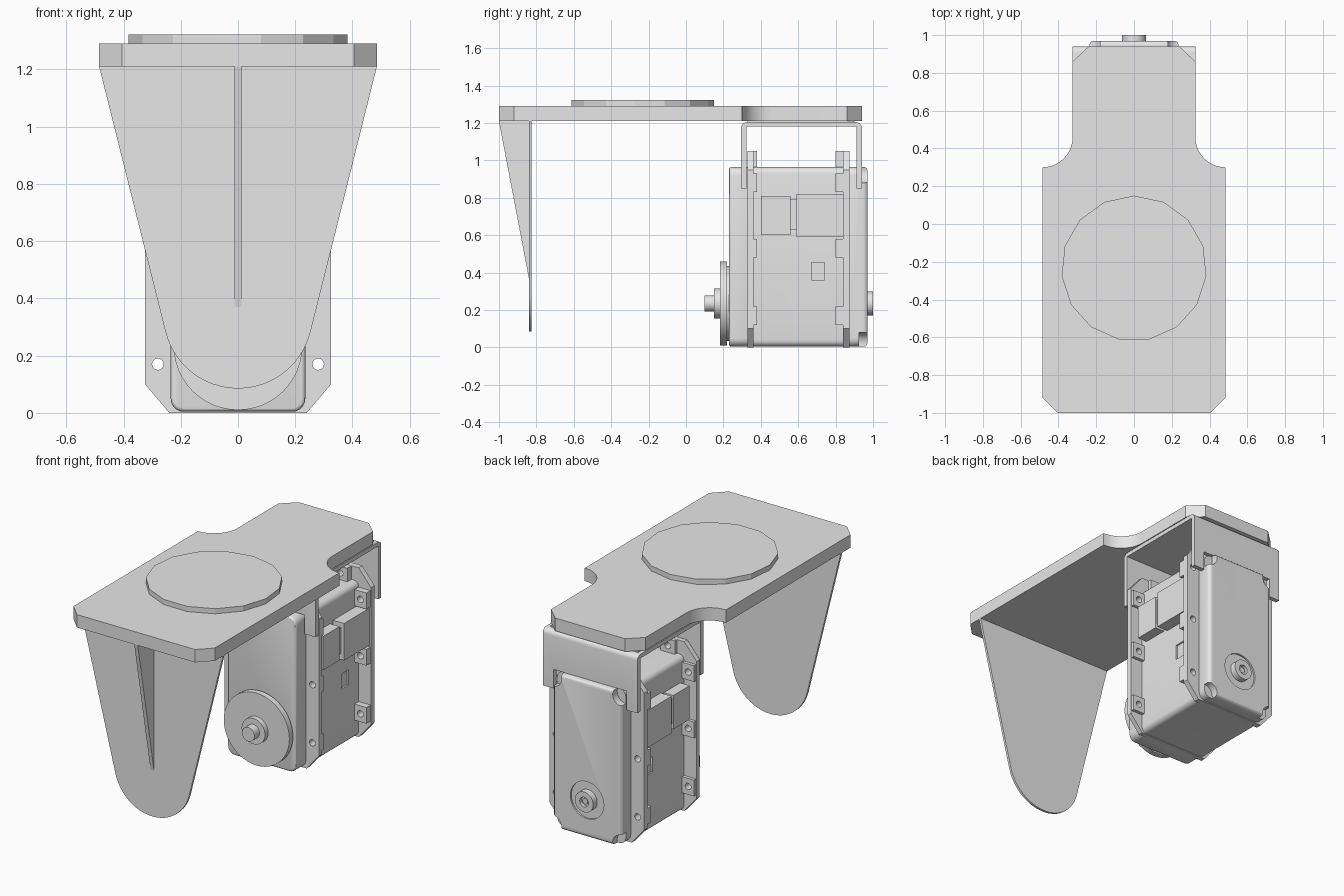
import bpy, bmesh, math
from mathutils import Vector

scene = bpy.context.scene
old = bpy.data.objects.get("Cube")
if old:
    bpy.data.objects.remove(old, do_unlink=True)

GREY = (0.8, 0.8, 0.8, 1)
mat = bpy.data.materials.new("light grey")
mat.use_nodes = True
mat.diffuse_color = GREY
mat.node_tree.nodes["Principled BSDF"].inputs["Base Color"].default_value = GREY

# Maps profile coordinates (u, v) and depth d to space
PLACE = {
    "x": lambda u, v, d: (d, u, v),
    "y": lambda u, v, d: (u, d, v),
    "z": lambda u, v, d: (u, v, d),
}


def add_prism(bm, pts, axis, lo, hi):
    ends = [[bm.verts.new(PLACE[axis](u, v, d)) for u, v in pts] for d in (lo, hi)]
    bm.faces.new(ends[0])
    bm.faces.new(ends[1])
    for i in range(len(pts)):
        j = (i + 1) % len(pts)
        bm.faces.new((ends[0][i], ends[0][j], ends[1][j], ends[1][i]))


def activate(ob):
    bpy.ops.object.select_all(action="DESELECT")
    bpy.context.view_layer.objects.active = ob
    ob.select_set(True)


def build(name, prisms, bevel=0, cuts=None, smooth=True):
    """Object made of one or more prisms, optionally bevelled and cut."""
    bm = bmesh.new()
    for p in prisms:
        add_prism(bm, *p)
    bmesh.ops.recalc_face_normals(bm, faces=bm.faces)
    mesh = bpy.data.meshes.new(name)
    bm.to_mesh(mesh)
    bm.free()
    mesh.materials.append(mat)
    ob = bpy.data.objects.new(name, mesh)
    scene.collection.objects.link(ob)
    activate(ob)
    if bevel:
        mod = ob.modifiers.new("soft edges", "BEVEL")
        mod.width, mod.segments = bevel, 3
        mod.limit_method = "ANGLE"
        mod.angle_limit = math.radians(40)
        bpy.ops.object.modifier_apply(modifier=mod.name)
    if cuts:
        cutter = build(name + "_cutter", cuts, smooth=False)
        cutter.hide_render = True
        activate(ob)
        mod = ob.modifiers.new("cut", "BOOLEAN")
        mod.operation, mod.object, mod.solver = "DIFFERENCE", cutter, "EXACT"
        bpy.ops.object.modifier_apply(modifier=mod.name)
        bpy.data.objects.remove(cutter, do_unlink=True)
    if smooth:
        activate(ob)
        bpy.ops.object.shade_smooth_by_angle(angle=math.radians(30))
    return ob


def arc(cu, cv, r, a0, a1, n=8):
    steps = [math.radians(a0 + (a1 - a0) * i / n) for i in range(n + 1)]
    return [(cu + r * math.cos(a), cv + r * math.sin(a)) for a in steps]


def circle(cu, cv, r, n=32, start=0):
    return arc(cu, cv, r, start, start + 360, n)[:-1]


def rect(u0, u1, v0, v1):
    return [(u0, v0), (u1, v0), (u1, v1), (u0, v1)]


def rounded(u0, u1, v0, v1, r):
    return (arc(u0 + r, v0 + r, r, 180, 270, 5) + arc(u1 - r, v0 + r, r, 270, 360, 5)
            + arc(u1 - r, v1 - r, r, 0, 90, 5) + arc(u0 + r, v1 - r, r, 90, 180, 5))


def mirrored(half):
    """Closes a right-hand outline with its mirror image."""
    return half + [(-u, v) for u, v in reversed(half) if abs(u) > 1e-6]


# Top plate with narrow rear neck and filleted shoulders
half = [(0.405, -1), (0.485, -0.92), (0.485, 0.30)]
half += arc(0.485, 0.46, 0.16, 270, 180, 10)[1:]
half += [(0.325, 0.86), (0.24, 0.94)]
build("top_plate", [(mirrored(half), "z", 1.21, 1.29)])
build("top_disc", [(circle(0, -0.235, 0.385, 15, 90), "z", 1.29, 1.322)], smooth=False)

# Tapered front leg with round foot, and its stiffening rib
half = arc(0, 0.346, 0.261, -90, -14, 12) + [(0.485, 1.21)]
build("front_leg", [(mirrored(half), "y", -0.84, -0.825)])
build("leg_rib", [([(-1, 1.21), (-0.84, 1.21), (-0.84, 0.37)], "x", -0.012, 0.012)])

# Bent hanger bracket, open in the middle where the motor cases pass
outer = [(0.295, 0.85)] + arc(0.325, 1.175, 0.03, 180, 90, 4)
outer += arc(0.91, 1.175, 0.03, 90, 0, 4) + [(0.94, 0.85)]
inner = [(0.912, 0.85), (0.912, 1.18), (0.323, 1.18), (0.323, 0.85)]
build("hanger_bracket", [(outer + inner, "x", -0.325, 0.325)],
      cuts=[(rect(-0.25, 0.25, 0.8, 0.968), "y", 0.2, 1.1)])
build("bracket_spacer", [(rect(-0.3, 0.3, 0.33, 0.9), "z", 1.2, 1.212)])

# Motor body and its front and rear cases
build("motor_body", [(rounded(-0.24, 0.24, 0.004, 0.965, 0.035), "y", 0.33, 0.86)],
      cuts=[(rect(0.67, 0.74, 0.36, 0.455), "x", s * 0.23, s * 0.3) for s in (-1, 1)])
build("front_case", [(rounded(-0.235, 0.235, 0.004, 0.965, 0.045), "y", 0.23, 0.345)],
      bevel=0.014)
notches = [(circle(s * 0.235, z, 0.06, 20), "y", 0.925, 1.05)
           for s in (-1, 1) for z in (0.02, 0.94)]
rear = build("rear_case", [(rounded(-0.235, 0.235, 0.004, 0.965, 0.045), "y", 0.86, 0.97)],
             bevel=0.02, cuts=notches + [(circle(0, 0.235, 0.115), "y", 0.96, 1.05)])

# Mounting flanges with screw holes
half = [(0.24, 0), (0.325, 0.10), (0.325, 0.95), (0.24, 1.05)]
flange = mirrored(half)
HOLE_Z = (0.17, 0.53, 0.88)
spots = [(s * 0.28, z) for s in (-1, 1) for z in HOLE_Z] + [(s * 0.14, 1.007) for s in (-1, 1)]
holes = [(circle(u, v, 0.02, 16), "y", 0.2, 1.1) for u, v in spots]
build("front_flange", [(flange, "y", 0.33, 0.36)], cuts=holes)
build("rear_flange", [(flange, "y", 0.84, 0.875)], cuts=holes)

# Nut pockets behind the rear flange and low lugs on the front flange
for i, (u, v) in enumerate(spots):
    top = v > 1
    w, h = (0.05, 0.042) if top else (0.041, 0.05)
    hole = [(circle(u, v, 0.02, 16), "y", 0.7, 0.9)]
    build(f"nut_pocket_{i}", [(rect(u - w, u + w, v - h, v + h), "y", 0.80, 0.842)], cuts=hole)
    build(f"front_lug_{i}", [(rect(u - w, u + w, v - h, v + h), "y", 0.358, 0.38)],
          cuts=[(circle(u, v, 0.02, 16), "y", 0.3, 0.5)])

# Cable connectors on both sides
for side, s in (("left", 1), ("right", -1)):
    build(side + "_connector_housing", [(rect(0.59, 0.84, 0.59, 0.82), "x", s * 0.23, s * 0.315)])
    build(side + "_connector_neck", [(rect(0.55, 0.60, 0.63, 0.79), "x", s * 0.23, s * 0.295)])
    build(side + "_connector_plug", [(rect(0.40, 0.56, 0.60, 0.81), "x", s * 0.23, s * 0.305)])

# Front horn and shaft
AXLE = 0.235
build("output_horn", [(circle(0, AXLE, 0.225, 48), "y", 0.182, 0.218)])
build("horn_seat", [(circle(0, AXLE, 0.20), "y", 0.215, 0.235)])
build("horn_boss", [(circle(0, AXLE, 0.08), "y", 0.15, 0.185)])
build("output_shaft", [(circle(0, AXLE, 0.043), "y", 0.10, 0.155)])

# Rear idler boss
build("rear_idler", [(circle(0, AXLE, 0.063), "y", 0.95, 1.0)],
      cuts=[(circle(0, AXLE, 0.03, 20), "y", 0.98, 1.1)])
build("idler_screw", [(circle(0, AXLE, 0.018, 16), "y", 0.96, 0.99)])
